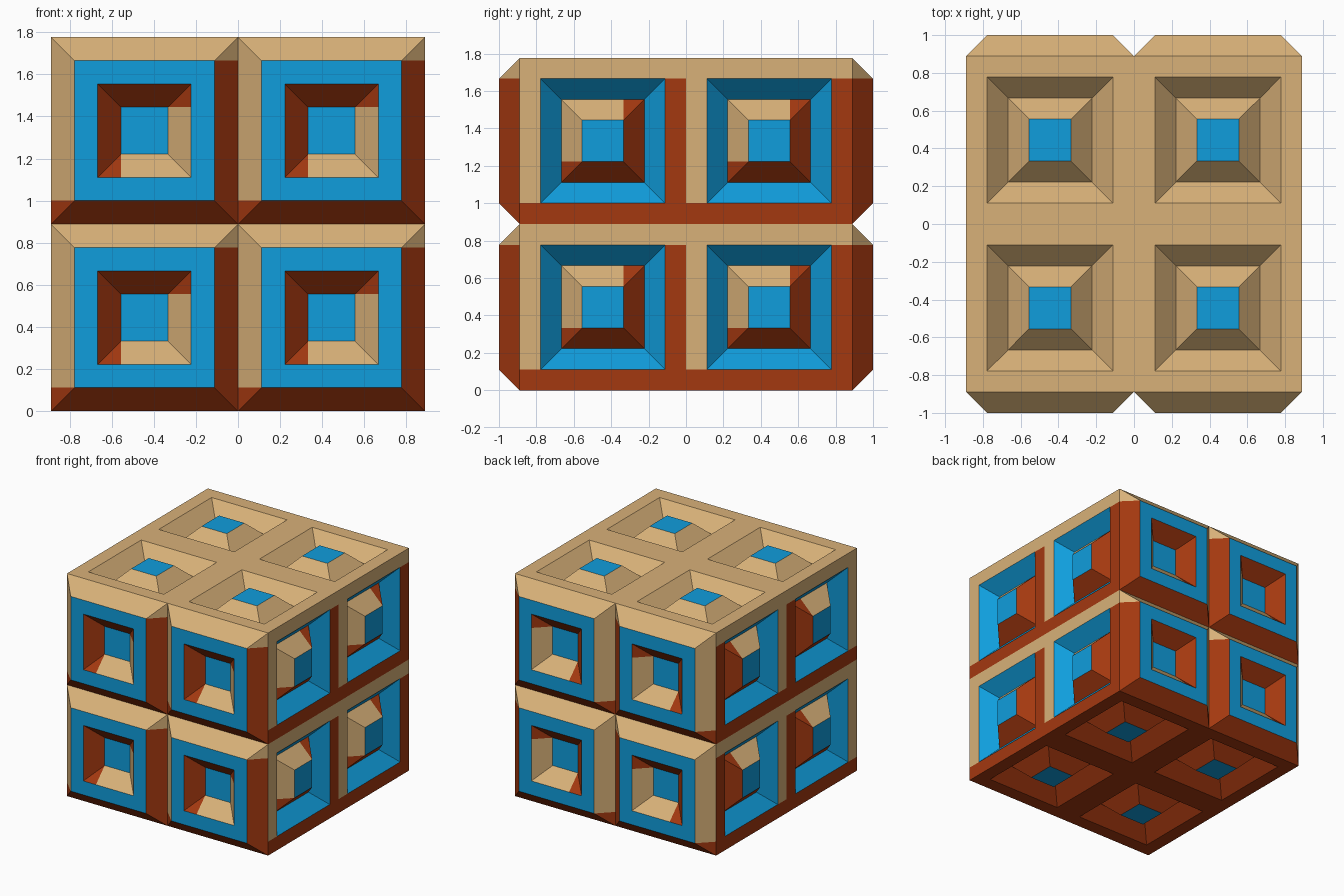
import bpy, bmesh
from mathutils import Vector

cube = bpy.data.objects.get("Cube")
if cube:
    bpy.data.objects.remove(cube, do_unlink=True)

U = 1 / 9                      # grid unit: the core is 16 units wide
TAN, RED, BLUE = range(3)


def material(name, color):
    mat = bpy.data.materials.new(name)
    mat.use_nodes = True
    mat.diffuse_color = (*color, 1)
    mat.node_tree.nodes["Principled BSDF"].inputs["Base Color"].default_value = (*color, 1)
    return mat


# Colour rules: du, dv give the side or corner of the ring (-1, 0 or 1)
def plain(color):
    return lambda du, dv: color


def frame_rule(du, dv):
    return TAN if dv > 0 or (dv == 0 and du < 0) else RED


def hole_rule(du, dv):
    return TAN if du >= 0 and dv <= 0 else RED


def peak_rule(du, dv):
    return TAN if du <= 0 and dv >= 0 else RED


bm = bmesh.new()


def face(points, color):
    bm.faces.new([bm.verts.new(p) for p in points]).material_index = color


def ring(place, half, outer_h, inner_h, rule):
    """Square ring one unit wide: four strips and four mitred corners."""
    b = half - 1
    for s in (-1, 1):
        face([place(-b, s * half, outer_h), place(b, s * half, outer_h),
              place(b, s * b, inner_h), place(-b, s * b, inner_h)], rule(0, s))
        face([place(s * half, -b, outer_h), place(s * half, b, outer_h),
              place(s * b, b, inner_h), place(s * b, -b, inner_h)], rule(s, 0))
        for t in (-1, 1):
            tip, inner = place(s * half, t * half, outer_h), place(s * b, t * b, inner_h)
            face([tip, place(s * half, t * b, outer_h), inner], rule(s, t))
            face([tip, place(s * b, t * half, outer_h), inner], rule(s, t))


def panel(axis, side, cu, cv, heights, rules):
    """One square cell on a face of the core: nested rings and a centre tile."""
    u_axis, v_axis = [i for i in range(3) if i != axis]

    def place(u, v, h):
        p = Vector((0, 0, 0))
        p[u_axis], p[v_axis], p[axis] = cu + u, cv + v, side * (8 + h)
        return (p + Vector((0, 0, 8))) * U

    for i, rule in enumerate(rules):
        ring(place, 4 - i, heights[i], heights[i + 1], rule)
    face([place(u, v, heights[-1]) for u, v in ((-1, -1), (1, -1), (1, 1), (-1, 1))], BLUE)


moat = (0, 0, -1, 0)           # sunken ring around a flush peak
raised = (0, 1, 1, 0)          # projecting frame around a hole
for side in (-1, 1):
    cap = plain(TAN if side > 0 else RED)
    for cu in (-4, 4):
        for cv in (-4, 4):
            panel(0, side, cu, cv, moat, (frame_rule, plain(BLUE), peak_rule))
            panel(1, side, cu, cv, raised, (frame_rule, plain(BLUE), hole_rule))
            panel(2, side, cu, cv, moat, (cap, cap, cap))

# Weld the panels into one closed block
bmesh.ops.remove_doubles(bm, verts=bm.verts, dist=0.001)
bmesh.ops.recalc_face_normals(bm, faces=bm.faces)
mesh = bpy.data.meshes.new("panelled_block")
bm.to_mesh(mesh)
bm.free()
for name, color in (("tan", (0.69, 0.44, 0.19)),
                    ("rust_red", (0.37, 0.04, 0.005)),
                    ("bright_blue", (0.005, 0.34, 0.72))):
    mesh.materials.append(material(name, color))
block = bpy.data.objects.new("panelled_block", mesh)
bpy.context.collection.objects.link(block)
